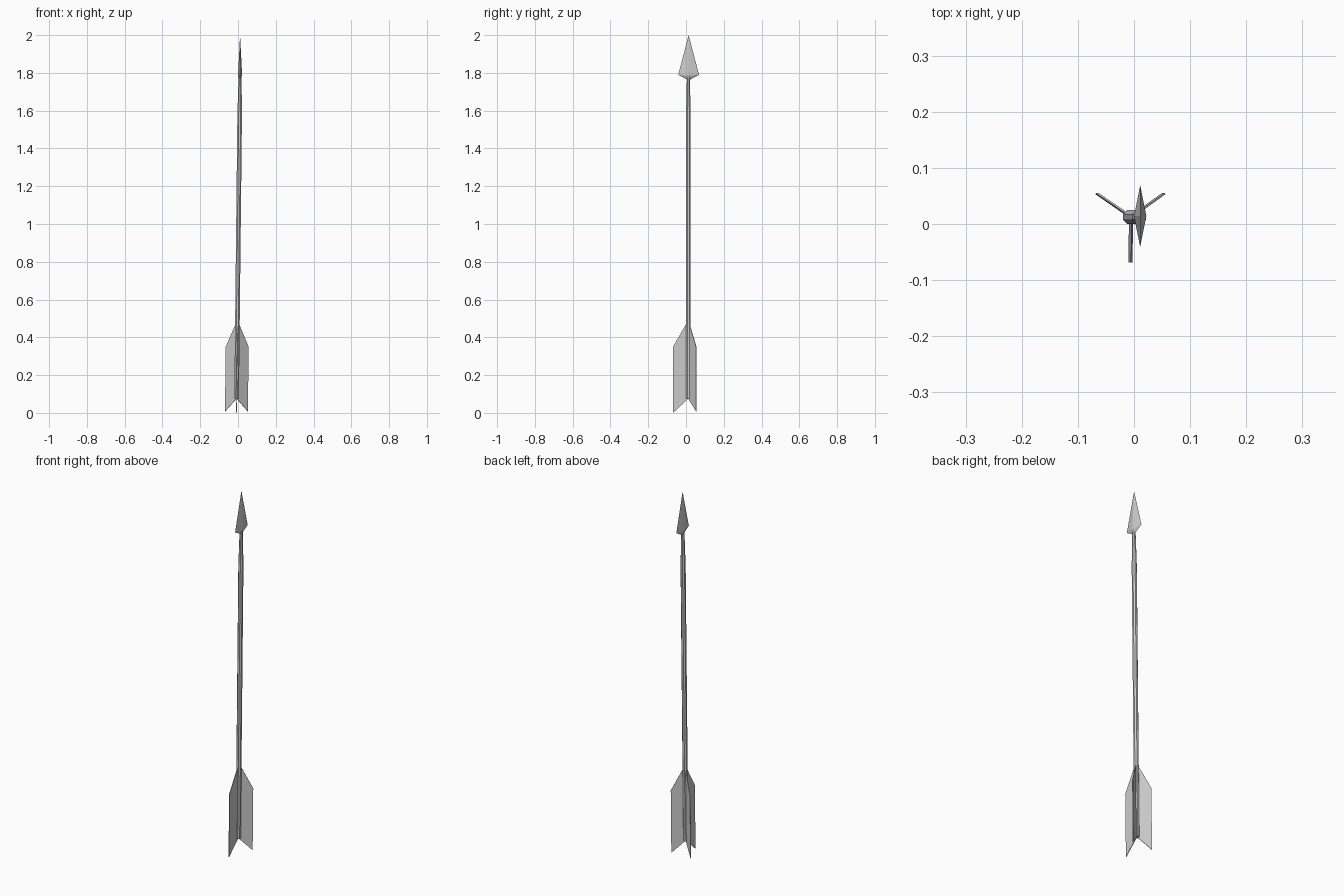
import bpy, bmesh, math
from mathutils import Vector

if "Cube" in bpy.data.objects:
    bpy.data.objects.remove(bpy.data.objects["Cube"])

CY = 0.0125  # shaft axis in y


def axis_x(z):
    # the arrow leans slightly towards +x
    return -0.0075 + 0.0108 * (z - 0.07)


def make(name, bm):
    bmesh.ops.recalc_face_normals(bm, faces=bm.faces)
    mesh = bpy.data.meshes.new(name)
    bm.to_mesh(mesh)
    bm.free()
    ob = bpy.data.objects.new(name, mesh)
    bpy.context.collection.objects.link(ob)
    return ob


# shaft: octagonal rod narrowing towards the head
bm = bmesh.new()
sides = 8
rings = []
for z, r in [(0.075, 0.0132), (0.49, 0.0132), (1.58, 0.0132), (1.78, 0.0085)]:
    ring = []
    for i in range(sides):
        a = 2 * math.pi * (i + 0.5) / sides
        ring.append(bm.verts.new((axis_x(z) + r * math.cos(a), CY + r * math.sin(a), z)))
    rings.append(ring)
for lo, hi in zip(rings, rings[1:]):
    for i in range(sides):
        j = (i + 1) % sides
        bm.faces.new((lo[i], lo[j], hi[j], hi[i]))
bm.faces.new(rings[0][::-1])
bm.faces.new(rings[-1])
make("shaft", bm)

# head: flattened four-sided double pyramid
bm = bmesh.new()
hx, hy = 0.011, 0.014
tip = bm.verts.new((hx, hy, 2.0))
base = bm.verts.new((hx, hy, 1.76))
belt = [bm.verts.new((hx + dx, hy + dy, z)) for dx, dy, z in
        [(0.011, 0, 1.785), (0, 0.055, 1.79), (-0.011, 0, 1.785), (0, -0.055, 1.79)]]
for i in range(4):
    a, b = belt[i], belt[(i + 1) % 4]
    bm.faces.new((a, b, tip))
    bm.faces.new((b, a, base))
make("arrowhead", bm)

# three thin swept feathers around the tail
profile = [(0.004, 0.075), (1.0, 0.008), (1.0, 0.35), (0.008, 0.49)]
half = 0.0016
for n, (angle, reach) in enumerate([(270, 0.0815), (35, 0.073), (145, 0.073)]):
    a = math.radians(angle)
    out = Vector((math.cos(a), math.sin(a), 0))
    side = Vector((-math.sin(a), math.cos(a), 0)) * half
    bm = bmesh.new()
    layers = []
    for s in (-1, 1):
        layers.append([bm.verts.new(Vector((axis_x(z), CY, z)) + out * reach * d + side * s)
                       for d, z in [(p[0], 0 if p[1] == 0.008 and n == 0 else p[1]) for p in profile]])
    lo, hi = layers
    bm.faces.new(lo)
    bm.faces.new(hi[::-1])
    for i in range(4):
        j = (i + 1) % 4
        bm.faces.new((lo[i], lo[j], hi[j], hi[i]))
    make(f"feather_{n + 1}", bm)
